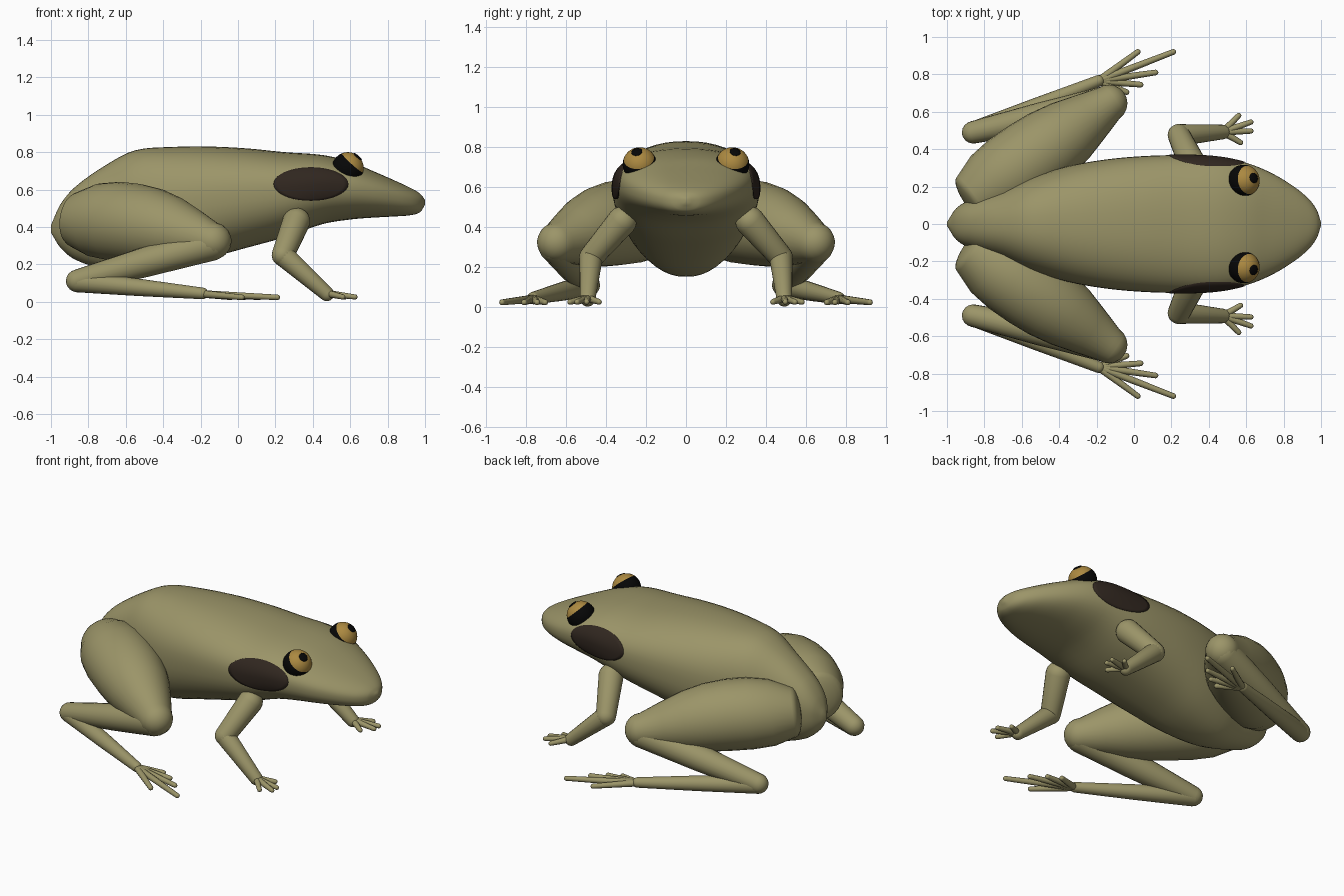
import bpy, bmesh, math
from mathutils import Vector

if "Cube" in bpy.data.objects:
    bpy.data.objects.remove(bpy.data.objects["Cube"])


def material(name, rgb):
    m = bpy.data.materials.new(name)
    m.diffuse_color = (*rgb, 1)
    m.use_nodes = True
    m.node_tree.nodes["Principled BSDF"].inputs["Base Color"].default_value = m.diffuse_color
    return m


OLIVE = material("olive skin", (0.33, 0.30, 0.14))
BROWN = material("dark brown", (0.030, 0.020, 0.014))
AMBER = material("amber", (0.41, 0.25, 0.052))
BLACK = material("black", (0.002, 0.002, 0.002))


def finish(name, rings, mats, start=None, end=None):
    """Skin a list of point rings, with optional pole points."""
    bm = bmesh.new()
    loops = [[bm.verts.new(p) for p in r] for r in rings]
    n = len(loops[0])
    for a, b in zip(loops, loops[1:]):
        for i in range(n):
            j = (i + 1) % n
            bm.faces.new((a[i], a[j], b[j], b[i]))
    for pole, loop in ((start, loops[0]), (end, loops[-1])):
        if pole is not None:
            v = bm.verts.new(pole)
            for i in range(n):
                bm.faces.new((v, loop[i], loop[(i + 1) % n]))
    bmesh.ops.recalc_face_normals(bm, faces=bm.faces)
    me = bpy.data.meshes.new(name)
    bm.to_mesh(me)
    bm.free()
    for m in mats:
        me.materials.append(m)
    for p in me.polygons:
        p.use_smooth = True
    ob = bpy.data.objects.new(name, me)
    bpy.context.collection.objects.link(ob)
    return ob


def frame(d):
    d = d.normalized()
    u = d.cross(Vector((0, 0, 1))).normalized()
    return d, u, d.cross(u)


def limb(name, a, b, radii, n=20, cap=1.0, bow=0.0):
    """Round-ended limb from a to b; cap flattens the first end, bow arches it."""
    a, b = Vector(a), Vector(b)
    d, u, v = frame(b - a)
    caps = 5
    spine = []
    for i in range(1, caps):
        t = math.pi / 2 * i / caps
        spine.append((a - d * radii[0] * cap * math.cos(t), radii[0] * math.sin(t)))
    for i, r in enumerate(radii):
        f = i / (len(radii) - 1)
        spine.append((a.lerp(b, f) + Vector((0, 0, bow * math.sin(math.pi * f))), r))
    for i in range(caps - 1, 0, -1):
        t = math.pi / 2 * i / caps
        spine.append((b + d * radii[-1] * math.cos(t), radii[-1] * math.sin(t)))
    rings = [[c + (u * math.cos(k * math.tau / n) + v * math.sin(k * math.tau / n)) * r
              for k in range(n)] for c, r in spine]
    return finish(name, rings, [OLIVE], start=a - d * radii[0] * cap, end=b + d * radii[-1])


# Body stations: x, half width, top, bottom
STATIONS = [
    (-1.0, 0.01, 0.41, 0.37), (-0.95, 0.085, 0.52, 0.29), (-0.87, 0.13, 0.615, 0.225),
    (-0.7, 0.185, 0.735, 0.17), (-0.55, 0.25, 0.81, 0.152), (-0.35, 0.31, 0.828, 0.18),
    (-0.15, 0.345, 0.83, 0.235), (0.05, 0.363, 0.82, 0.29), (0.25, 0.368, 0.80, 0.345),
    (0.45, 0.358, 0.785, 0.415), (0.6, 0.327, 0.75, 0.44), (0.72, 0.28, 0.70, 0.45),
    (0.83, 0.217, 0.652, 0.456), (0.92, 0.148, 0.61, 0.463), (0.975, 0.08, 0.577, 0.48),
    (1.0, 0.01, 0.545, 0.52)]


def section(x):
    """Interpolated half width, top and bottom of the body at x."""
    k = 0
    while k < len(STATIONS) - 2 and x > STATIONS[k + 1][0]:
        k += 1
    p1, p2 = STATIONS[k], STATIONS[k + 1]
    p0 = STATIONS[max(k - 1, 0)]
    p3 = STATIONS[min(k + 2, len(STATIONS) - 1)]
    h = p2[0] - p1[0]
    t = (x - p1[0]) / h
    out = []
    for c in (1, 2, 3):
        m1 = (p2[c] - p0[c]) / (p2[0] - p0[0]) * h
        m2 = (p3[c] - p1[c]) / (p3[0] - p1[0]) * h
        out.append((2*t**3 - 3*t*t + 1) * p1[c] + (t**3 - 2*t*t + t) * m1
                   + (3*t*t - 2*t**3) * p2[c] + (t**3 - t*t) * m2)
    return out


EXP = 2.3


def body_ring(x, n=48):
    w, top, bot = section(x)
    mid = bot + 0.56 * (top - bot)
    pts = []
    for k in range(n):
        c, s = math.cos(k * math.tau / n), math.sin(k * math.tau / n)
        y = math.copysign(abs(c) ** (2 / EXP), c) * w
        z = math.copysign(abs(s) ** (2 / EXP), s) * (top - mid if s > 0 else mid - bot)
        pts.append((x, y, mid + z))
    return pts


def body_side(x, z):
    w, top, bot = section(x)
    mid = bot + 0.56 * (top - bot)
    f = abs(z - mid) / (top - mid if z > mid else mid - bot)
    return w * max(0, 1 - f ** EXP) ** (1 / EXP)


# Body and head in one smooth loft
xs = []
for p, q in zip(STATIONS, STATIONS[1:]):
    xs += [p[0] + (q[0] - p[0]) * i / 4 for i in range(4)]
xs.append(1.0)
finish("body", [body_ring(x) for x in xs], [OLIVE],
       start=(-1.0, 0, 0.39), end=(1.0, 0, 0.533))

for s, side in ((-1, "right"), (1, "left")):
    def P(x, y, z):
        return Vector((x, s * y, z))

    # Ear patch, a thin plate following the side of the head
    def patch_point(f, a):
        x = 0.39 + 0.2 * f * math.cos(a)
        z = 0.63 + 0.09 * f * math.sin(a)
        return P(x, body_side(x, z) + 0.004, z)

    rings = [[patch_point(f / 8, k * math.tau / 40) for k in range(40)] for f in range(1, 9)]
    rings.append([p - P(0, 0.008, 0) for p in rings[-1]])
    finish(side + "_ear_patch", rings, [BROWN], start=patch_point(0, 0))

    # Eye: black ball with an amber cap facing up and forward, thin pupil on top
    eye, r = P(0.587, 0.232, 0.715), 0.085
    d, u, v = frame(P(0.67, 0.1, 0.735))

    def eye_ring(axis, t, rad, n=32):
        e, g, h = axis
        return [eye + (e * math.cos(t) + (g * math.cos(k * math.tau / n)
                + h * math.sin(k * math.tau / n)) * math.sin(t)) * rad for k in range(n)]

    ob = finish(side + "_eye", [eye_ring((d, u, v), math.pi * i / 45, r) for i in range(1, 45)],
                [AMBER, BLACK], start=eye + d * r, end=eye - d * r)
    for p in ob.data.polygons:
        p.material_index = int((p.center - eye).dot(d) < r * math.cos(math.radians(64)))
    axis = frame(P(0.64, 0.17, 0.74))
    finish(side + "_pupil", [eye_ring(axis, t, r + 0.003) for t in (0.1, 0.2, 0.32)]
           + [eye_ring(axis, 0.32, r - 0.003)], [BLACK], start=eye + axis[0] * (r + 0.003))

    # Hind leg
    limb(side + "_thigh", P(-0.86, 0.13, 0.44), P(-0.135, 0.645, 0.325),
         (0.15, 0.198, 0.213, 0.212, 0.202, 0.178, 0.14, 0.1), 28, 0.3, 0.03)
    limb(side + "_shin", P(-0.14, 0.65, 0.31), P(-0.86, 0.49, 0.112), (0.09, 0.08, 0.06))
    limb(side + "_ankle", P(-0.86, 0.49, 0.108), P(-0.19, 0.765, 0.045), (0.057, 0.046, 0.031))
    for i, (x, y) in enumerate(((0.02, 0.92), (0.21, 0.92), (0.115, 0.81),
                                (0.035, 0.745), (-0.04, 0.705))):
        limb(f"{side}_toe_{i + 1}", P(-0.19, 0.765, 0.042), P(x, y, 0.024), (0.021, 0.015), 10)

    # Front leg
    limb(side + "_upper_arm", P(0.312, 0.32, 0.43), P(0.24, 0.475, 0.25), (0.074, 0.06))
    limb(side + "_forearm", P(0.24, 0.475, 0.25), P(0.475, 0.492, 0.042), (0.059, 0.039))
    for i, (x, y) in enumerate(((0.56, 0.58), (0.625, 0.545), (0.625, 0.497), (0.57, 0.435))):
        limb(f"{side}_finger_{i + 1}", P(0.475, 0.492, 0.045), P(x, y, 0.026), (0.02, 0.014), 10)
